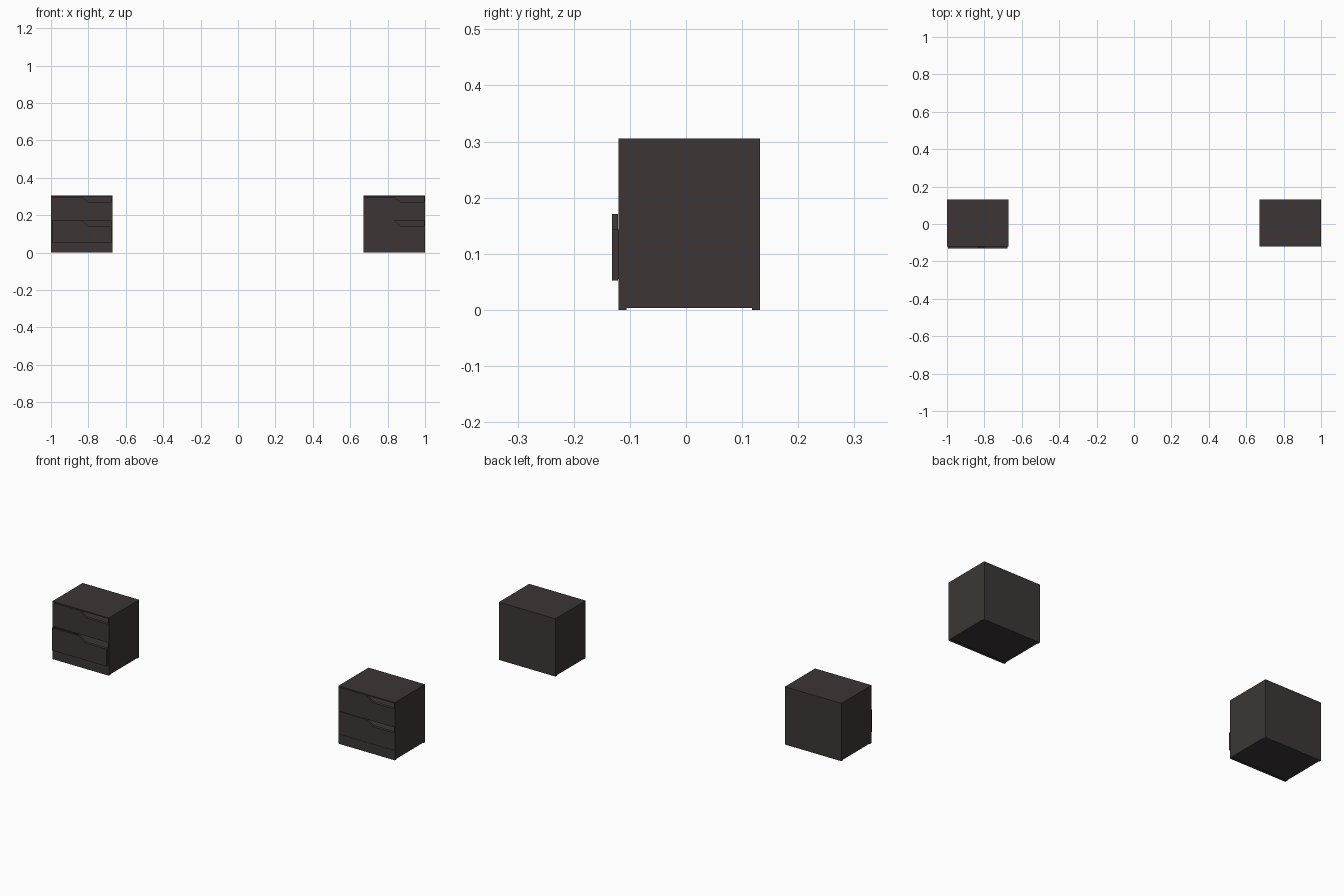
import bpy, bmesh

if "Cube" in bpy.data.objects:
    bpy.data.objects.remove(bpy.data.objects["Cube"])

wood = bpy.data.materials.new("dark brown wood")
wood.diffuse_color = (0.045, 0.037, 0.035, 1)
wood.use_nodes = True
wood.node_tree.nodes["Principled BSDF"].inputs["Base Color"].default_value = wood.diffuse_color

W, H = 0.33, 0.305          # cabinet width and height
YF, YB = -0.12, 0.132       # front and back planes
T = 0.006                   # board thickness


def finish(name, bm):
    bmesh.ops.recalc_face_normals(bm, faces=bm.faces[:])
    me = bpy.data.meshes.new(name)
    bm.to_mesh(me)
    bm.free()
    me.materials.append(wood)
    ob = bpy.data.objects.new(name, me)
    bpy.context.collection.objects.link(ob)
    return ob


def box(name, x0, x1, y0, y1, z0, z1):
    bm = bmesh.new()
    bmesh.ops.create_cube(bm, size=1)
    for v in bm.verts:
        v.co = (x0 + (v.co.x + .5) * (x1 - x0),
                y0 + (v.co.y + .5) * (y1 - y0),
                z0 + (v.co.z + .5) * (z1 - z0))
    return finish(name, bm)


def drawer_front(name, x0, y0, z0, z1):
    # front board with a slanted hand notch in its upper right corner
    a, b = x0 + T, x0 + W - T
    notch = z1 - 0.028
    pts = [(a, z0), (b, z0), (b, notch), (x0 + 0.198, notch),
           (x0 + 0.166, z1), (a, z1)]
    bm = bmesh.new()
    face = bm.faces.new([bm.verts.new((x, y0, z)) for x, z in pts])
    ext = bmesh.ops.extrude_face_region(bm, geom=[face])
    for v in ext["geom"]:
        if isinstance(v, bmesh.types.BMVert):
            v.co.y += 0.0105
    return finish(name, bm)


def drawer(name, x0, z0, z1, pull):
    y0 = YF - pull
    drawer_front(name + "_front", x0, y0, z0, z1)
    # open tray behind the front board
    a, b = x0 + T + 0.002, x0 + W - T - 0.002
    ya, yb = y0 + 0.0105, YB - T - 0.012
    zb, zt = z0 + 0.003, z1 - 0.028
    box(name + "_floor", a, b, ya, yb, zb, zb + T)
    box(name + "_inner_front", a + T, b - T, ya, ya + T, zb + T, zt)
    box(name + "_tray_back", a + T, b - T, yb - T, yb, zb + T, zt)
    box(name + "_left_wall", a, a + T, ya, yb, zb + T, zt)
    box(name + "_right_wall", b - T, b, ya, yb, zb + T, zt)


def nightstand(side, x0, pull):
    x1 = x0 + W
    # cabinet shell
    box(side + "_top_board", x0, x1, YF, YB, H - T, H)
    box(side + "_left_side", x0, x0 + T, YF, YB, 0.003, H - T)
    box(side + "_right_side", x1 - T, x1, YF, YB, 0.003, H - T)
    box(side + "_back_board", x0 + T, x1 - T, YB - T, YB, 0.003, H - T)
    box(side + "_bottom_board", x0 + T, x1 - T, YF + T, YB - T, 0.003, 0.047)
    # plinth and thin feet strips
    box(side + "_plinth", x0 + T, x1 - T, YF, YF + T, 0.003, 0.051)
    box(side + "_front_foot", x0, x1, YF, YF + 0.014, 0, 0.003)
    box(side + "_back_foot", x0, x1, YB - 0.014, YB, 0, 0.003)
    # drawers
    drawer(side + "_lower_drawer", x0, 0.052, 0.171, pull)
    drawer(side + "_upper_drawer", x0, 0.173, H - T - 0.001, 0)


nightstand("left", -1.0, 0.012)   # lower drawer slightly open
nightstand("right", 1.0 - W, 0)
